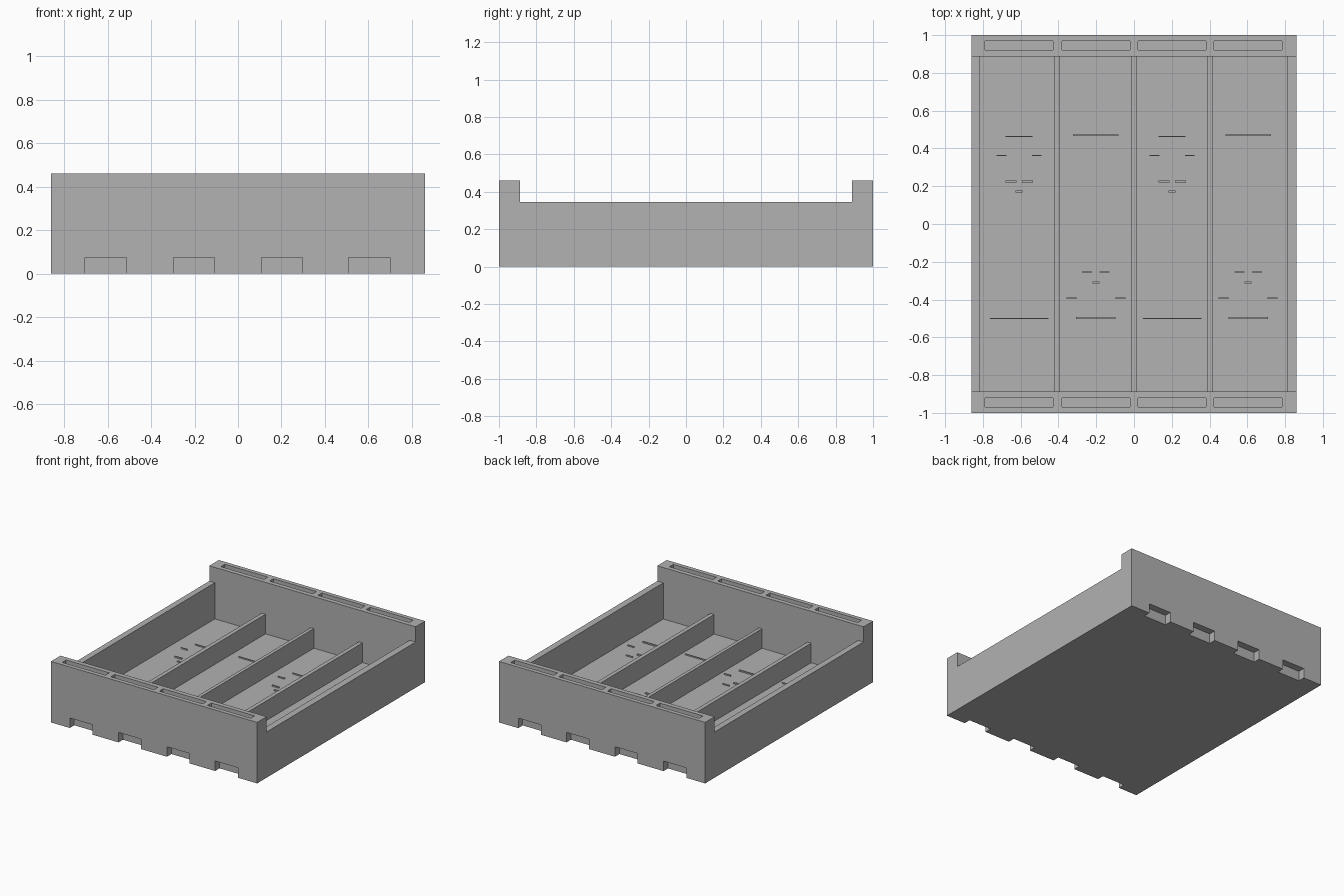
import bpy

if "Cube" in bpy.data.objects:
    bpy.data.objects.remove(bpy.data.objects["Cube"])

gray = bpy.data.materials.new("light gray")
gray.diffuse_color = (0.445, 0.445, 0.445, 1)
gray.use_nodes = True
gray.node_tree.nodes["Principled BSDF"].inputs["Base Color"].default_value = gray.diffuse_color

END = 0.887      # inner face of the end walls
FLOOR = 0.072    # top of the tray floor
CENTRES = (-0.608, -0.202, 0.202, 0.604)


def box(name, x0, x1, y0, y1, z0, z1):
    bpy.ops.mesh.primitive_cube_add(size=1, location=((x0 + x1) / 2, (y0 + y1) / 2, (z0 + z1) / 2))
    ob = bpy.context.object
    ob.name = name
    ob.scale = (x1 - x0, y1 - y0, z1 - z0)
    bpy.ops.object.transform_apply(location=True, rotation=False, scale=True)
    ob.data.materials.append(gray)
    return ob


def cut(target, *size):
    cutter = box("cutter", *size)
    cutter.hide_render = True
    mod = target.modifiers.new("cut", 'BOOLEAN')
    mod.operation = 'DIFFERENCE'
    mod.solver = 'EXACT'
    mod.object = cutter
    bpy.context.view_layer.objects.active = target
    bpy.ops.object.modifier_apply(modifier=mod.name)
    bpy.data.objects.remove(cutter)


# Tray body: lowered side walls, lower dividers, four compartments
tray = box("tray", -0.86, 0.86, -1, 1, 0, 0.46)
cut(tray, -1, 1, -END, END, 0.345, 0.6)
cut(tray, -0.814, 0.81, -END, END, 0.22, 0.5)
for x0, x1 in ((-0.814, -0.423), (-0.392, -0.014), (0.012, 0.386), (0.417, 0.81)):
    cut(tray, x0, x1, -END, END, FLOOR, 0.4)

# Slots through the end walls, opening into notches at the foot
for x in CENTRES:
    for s in (-1, 1):
        for half, a, b, z0, z1 in ((0.18, 0.922, 0.968, 0.075, 0.6),
                                   (0.095, 0.947, 1.1, -0.1, 0.075)):
            y0, y1 = sorted((s * a, s * b))
            cut(tray, x - half, x + half, y0, y1, z0, z1)

# Small locating ribs on the floor: x offset, y, length, thickness
RIBS_A = ((0, 0.464, 0.143, 0.006), (-0.094, 0.363, 0.052, 0.006), (0.094, 0.363, 0.05, 0.006),
          (-0.044, 0.224, 0.058, 0.011), (0.044, 0.224, 0.058, 0.011),
          (0, 0.171, 0.037, 0.011), (0, -0.5, 0.31, 0.006))
RIBS_B = ((0, 0.47, 0.24, 0.006), (-0.046, -0.255, 0.053, 0.006), (0.046, -0.255, 0.053, 0.006),
          (0, -0.31, 0.037, 0.011), (-0.13, -0.393, 0.053, 0.006), (0.13, -0.393, 0.053, 0.006),
          (0, -0.498, 0.21, 0.011))
for i, x in enumerate(CENTRES):
    for dx, y, w, t in (RIBS_B if i % 2 else RIBS_A):
        box("floor_rib", x + dx - w / 2, x + dx + w / 2, y - t / 2, y + t / 2,
            FLOOR - 0.003, FLOOR + 0.009)
